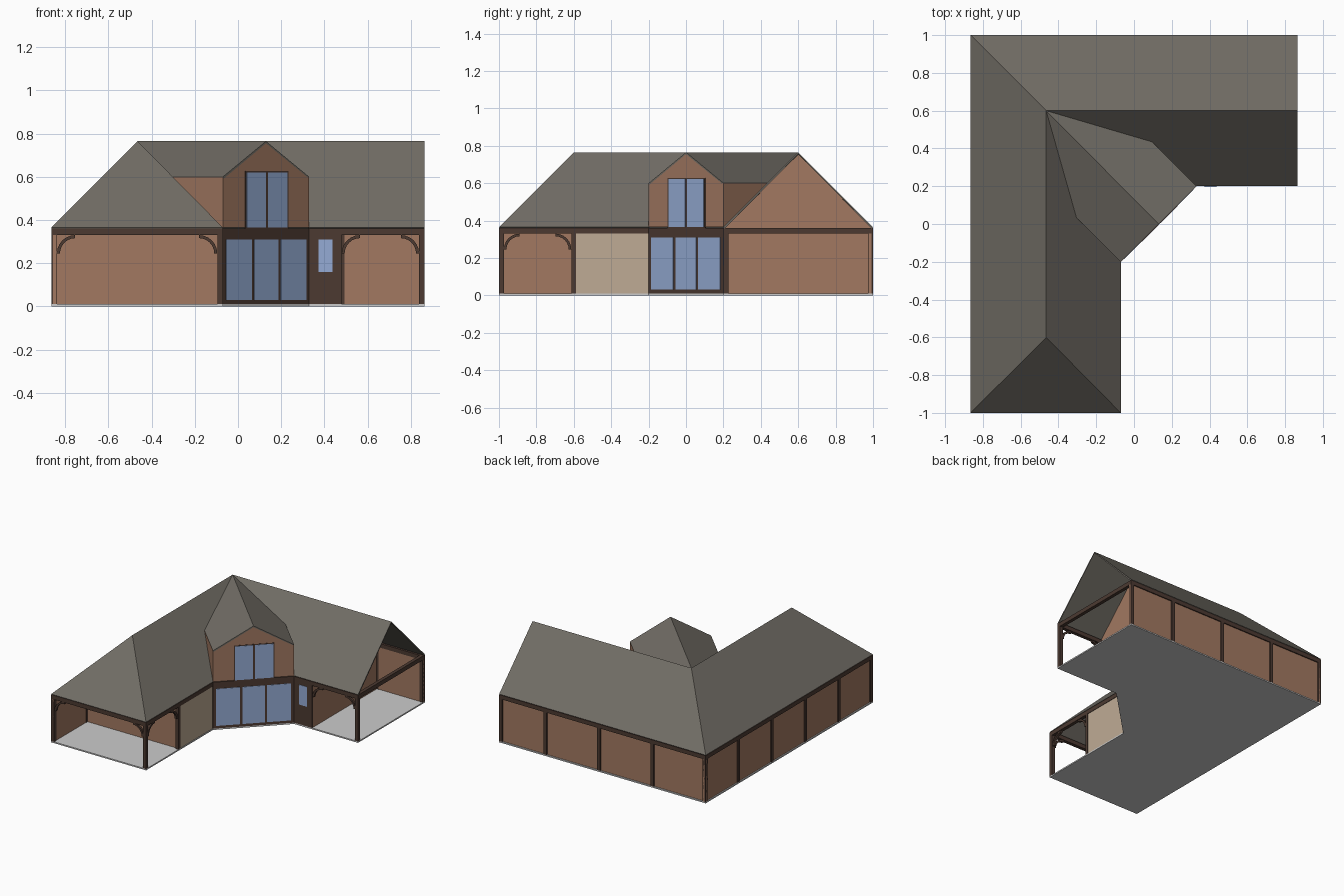
import bpy, bmesh, math
from mathutils import Vector as V

if "Cube" in bpy.data.objects:
    bpy.data.objects.remove(bpy.data.objects["Cube"])


def material(name, r, g, b):
    m = bpy.data.materials.new(name)
    m.diffuse_color = (r, g, b, 1)
    m.use_nodes = True
    m.node_tree.nodes["Principled BSDF"].inputs["Base Color"].default_value = m.diffuse_color
    return m


ROOF = material("grey_roof", 0.165, 0.152, 0.13)
BRICK = material("brick", 0.36, 0.19, 0.12)
TIMBER = material("dark_timber", 0.072, 0.042, 0.031)
PLASTER = material("beige_plaster", 0.52, 0.41, 0.30)
GLASS = material("blue_glass", 0.30, 0.41, 0.66)
FLOOR = material("pale_floor", 0.60, 0.60, 0.60)

# Main dimensions
X0, XI, X1 = -0.865, -0.07, 0.865        # outer left, inner left, right end
XM, XP = -0.465, 0.48                    # left ridge, right porch wall
Y0, YI, Y1, YM, YP = -1, 0.2, 1, 0.6, -0.6
EAVE, RIDGE, DORMER = 0.365, 0.765, 0.6
FL, BEAM = 0.01, 0.33                    # floor top, beam underside
A, B = V((XI, -0.2, 0)), V((0.33, YI, 0))  # ends of the diagonal entrance


def make(name, mat, prisms):
    """One object from several (points, extrusion vector) prisms."""
    bm = bmesh.new()
    for pts, ext in prisms:
        face = bm.faces.new([bm.verts.new(p) for p in pts])
        r = bmesh.ops.extrude_face_region(bm, geom=[face], use_keep_orig=True)
        bmesh.ops.translate(bm, vec=ext, verts=[v for v in r["geom"] if isinstance(v, bmesh.types.BMVert)])
    bmesh.ops.recalc_face_normals(bm, faces=bm.faces)
    me = bpy.data.meshes.new(name)
    bm.to_mesh(me)
    bm.free()
    me.materials.append(mat)
    ob = bpy.data.objects.new(name, me)
    bpy.context.collection.objects.link(ob)
    return ob


def bar(p, q, z0, z1, t, inset=0.0):
    """Upright slab from plan point p to q, growing to the left of p->q."""
    p, q = V((p[0], p[1], 0)), V((q[0], q[1], 0))
    n = V((p.y - q.y, q.x - p.x, 0)).normalized()
    p, q = p + n * inset, q + n * inset
    up = V((0, 0, 1))
    return ([p + up * z0, q + up * z0, q + up * z1, p + up * z1], n * t)


def post(x, y, w=0.026):
    return bar((x, y), (x + w, y), FL, BEAM, w)


def brace(corner, d, thick, r=0.085, w=0.014, n=6):
    """Quarter-arch brace under a beam, starting at a post and running along d."""
    corner, d = V(corner), V(d)
    c = corner + d * r - V((0, 0, r))
    arc = [math.pi / 2 * i / n for i in range(n + 1)]
    ring = lambda rad, a: c - d * rad * math.cos(a) + V((0, 0, rad * math.sin(a)))
    return ([ring(r, a) for a in arc] + [ring(r - w, a) for a in reversed(arc)], V(thick))


# Floor slab following the L-shaped plan with its cut corner
make("floor", FLOOR, [([V(p) for p in ((X0, Y0, 0), (XI, Y0, 0), A, B, (X1, YI, 0), (X1, Y1, 0), (X0, Y1, 0))],
                       V((0, 0, FL)))])

# Roof planes: two wings with a hipped front end, and the diagonal dormer
a1, b1 = (A.x, A.y, EAVE), (B.x, B.y, EAVE)
k = DORMER - EAVE
da, db = (A.x, A.y, DORMER), (B.x, B.y, DORMER)
va, vb = (A.x - k, A.y + k, DORMER), (B.x - k, B.y + k, DORMER)
mid = (A + B) / 2
top, peak, hip = (XM, YM, RIDGE), (mid.x, mid.y, RIDGE), (XM, YP, RIDGE)


def roof(name, polys):
    bm = bmesh.new()
    for poly in polys:
        bm.faces.new([bm.verts.new(p) for p in poly])
    bmesh.ops.remove_doubles(bm, verts=bm.verts, dist=1e-4)
    for f in bm.faces:
        f.normal_update()
        if f.normal.z < 0:
            f.normal_flip()
    me = bpy.data.meshes.new(name)
    bm.to_mesh(me)
    bm.free()
    me.materials.append(ROOF)
    ob = bpy.data.objects.new(name, me)
    bpy.context.collection.objects.link(ob)
    mod = ob.modifiers.new("thickness", 'SOLIDIFY')
    mod.thickness, mod.offset = 0.01, -1


roof("main_roof", [
    [(X0, Y0, EAVE), (XI, Y0, EAVE), hip],
    [(XI, Y0, EAVE), a1, va, top, hip],
    [(X0, Y1, EAVE), (X0, Y0, EAVE), hip, top],
    [(X1, Y1, EAVE), (X0, Y1, EAVE), top, (X1, YM, RIDGE)],
    [b1, (X1, YI, EAVE), (X1, YM, RIDGE), top, vb]])
roof("dormer_roof", [[da, peak, top, va], [peak, db, vb, top]])

# Brick walls: back, left, and the two gabled porch walls
W, IN = 0.015, 0.008
s = 0.012
make("brick_walls", BRICK, [
    bar((X1, Y1), (X0, Y1), FL, BEAM, W, IN),
    bar((X0, Y1), (X0, Y0), FL, BEAM, W, IN),
    ([(XP, YI + s, FL), (XP, Y1 - s, FL), (XP, Y1 - s, EAVE), (XP, YM, RIDGE - s), (XP, YI + s, EAVE)], V((-W, 0, 0))),
    ([(X0 + s, YP, FL), (XI - s, YP, FL), (XI - s, YP, EAVE), (XM, YP, RIDGE - s), (X0 + s, YP, EAVE)], V((0, W, 0)))])

# Beige side wall and short timber wall beside the entrance
make("plaster_wall", PLASTER, [bar((XI, YP), A, FL, BEAM, W, 0.003)])
make("timber_wall", TIMBER, [bar(B, (XP, YI), FL, BEAM, 0.02)])
make("small_window", GLASS, [bar((0.372, YI), (0.438, YI), 0.16, 0.31, 0.006, -0.003)])

# Eave beams round the whole building
T = 0.026
outline = [(X0, Y0), (XI, Y0), A, B, (X1, YI), (X1, Y1), (X0, Y1)]
make("eave_beams", TIMBER, [bar(p, q, BEAM, EAVE - 0.004, T)
                            for p, q in zip(outline, outline[1:] + outline[:1])])

# Posts along the left and back walls and at the porch corners
h = T / 2
posts = [post(X0, y - h) for y in (0.6, 0.2, -0.2, -0.6)]
posts += [post(x - h, Y1 - T) for x in (XP, 0.032, -0.417)]
posts += [post(X0, Y0), post(X0, Y1 - T), post(X1 - T, Y1 - T), post(X1 - T, YI),
          post(XI - T, Y0), post(XI - T, YP - h), post(XP - T, YI)]
make("posts", TIMBER, posts)

# Curved braces in the porch openings
fy, fx = (0, 0.018, 0), (-0.018, 0, 0)
make("arch_braces", TIMBER, [
    brace((X0 + T, Y0 + .004, BEAM), (1, 0, 0), fy), brace((XI - T, Y0 + .004, BEAM), (-1, 0, 0), fy),
    brace((XP, YI + .004, BEAM), (1, 0, 0), fy), brace((X1 - T, YI + .004, BEAM), (-1, 0, 0), fy),
    brace((XI - .004, Y0 + T, BEAM), (0, 1, 0), fx), brace((XI - .004, YP - h, BEAM), (0, -1, 0), fx)])


# Diagonal entrance; positions along it are given by their x value
def diag(x):
    return (x, A.y + x - A.x)


def panes(spans, z0, z1, t, inset):
    return [bar(diag(l), diag(r), z0, z1, t, inset) for l, r in spans]


doors = [(-0.055, 0.063), (0.075, 0.185), (0.197, 0.315)]
make("entrance_frame", TIMBER, panes([(A.x, B.x)], FL, BEAM, 0.02, 0))
make("entrance_glass", GLASS, panes(doors, 0.03, 0.31, 0.006, -0.003))

# Dormer front gable and its triangular side walls
n = V((-1, 1, 0)).normalized()
make("dormer_front", BRICK, [([a1, b1, (B.x, B.y, DORMER - .008), (mid.x, mid.y, RIDGE - .01),
                               (A.x, A.y, DORMER - .008)], n * 0.015)])
along = (B - A).normalized() * 0.01
make("dormer_sides", BRICK, [([a1, da, va], along), ([b1, db, vb], -along)])

# Dormer window with a thin timber surround
make("dormer_window_frame", TIMBER, panes([(0.033, 0.233)], EAVE - 0.004, 0.627, 0.006, -0.002))
make("dormer_glass", GLASS, panes([(0.039, 0.128), (0.137, 0.227)], EAVE, 0.621, 0.006, -0.004))
